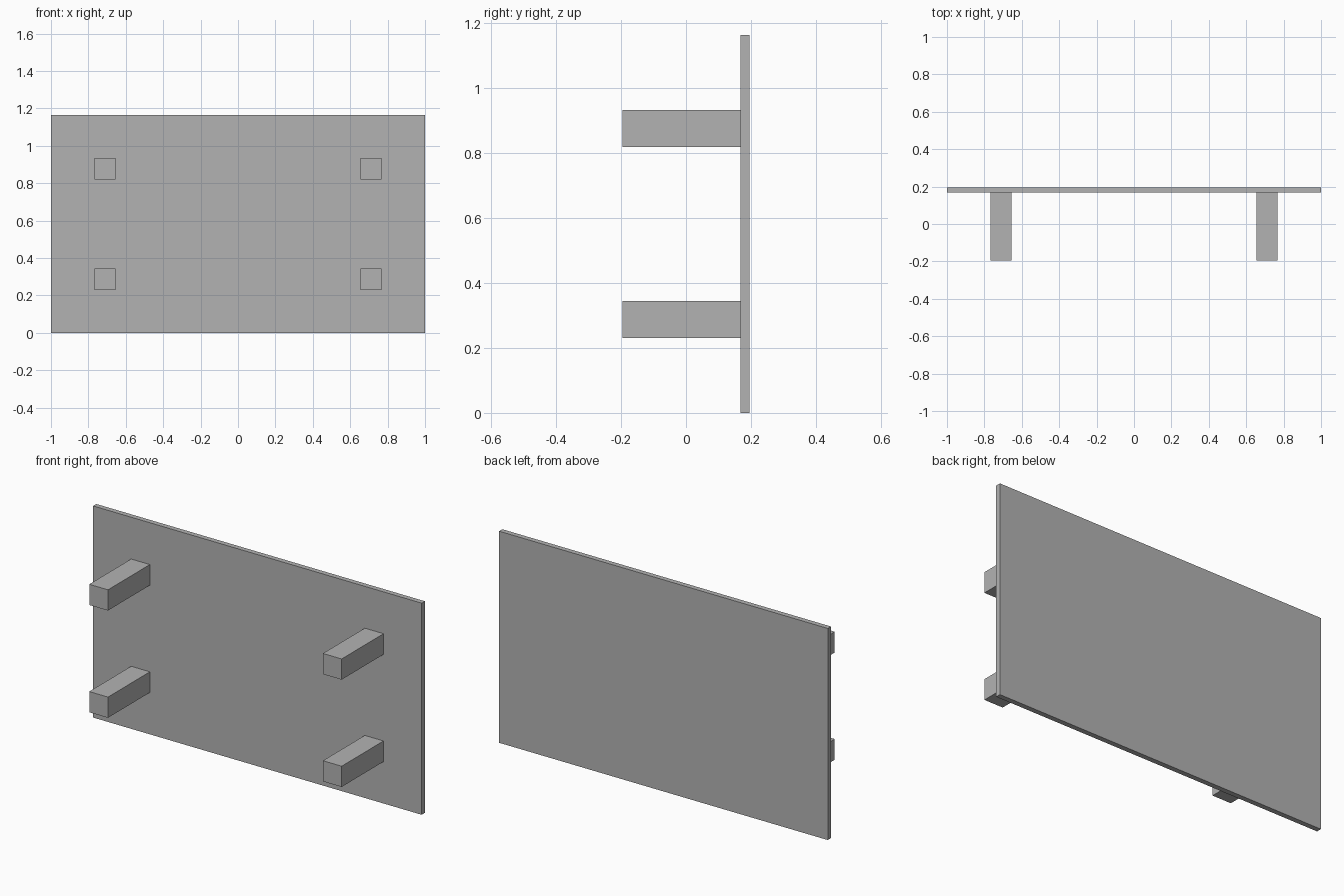
import bpy

default_cube = bpy.data.objects.get("Cube")
if default_cube:
    bpy.data.objects.remove(default_cube, do_unlink=True)

WIDTH, HEIGHT, DEPTH = 2.0, 1.164, 0.392
THICK = 0.028        # panel thickness
LEG = 0.114          # leg side
LEG_X, LEG_Z = 0.711, 0.295   # leg offsets from the panel centre

grey = bpy.data.materials.new("plain_grey")
grey.use_nodes = True
colour = (0.45, 0.45, 0.45, 1.0)
grey.diffuse_color = colour
grey.node_tree.nodes["Principled BSDF"].inputs["Base Color"].default_value = colour


def box(name, centre, size):
    bpy.ops.mesh.primitive_cube_add(size=1, location=centre)
    obj = bpy.context.object
    obj.name = name
    obj.scale = size
    bpy.ops.object.transform_apply(location=False, rotation=False, scale=True)
    obj.data.materials.append(grey)
    return obj


# Upright table top
box("table_top", (0, (DEPTH - THICK) / 2, HEIGHT / 2), (WIDTH, THICK, HEIGHT))

# Four square legs reaching forward from the top
for side, sx in (("left", 1), ("right", -1)):
    for level, sz in (("upper", 1), ("lower", -1)):
        box(f"{level}_{side}_leg",
            (sx * LEG_X, -THICK / 2, HEIGHT / 2 + sz * LEG_Z),
            (LEG, DEPTH - THICK, LEG))
